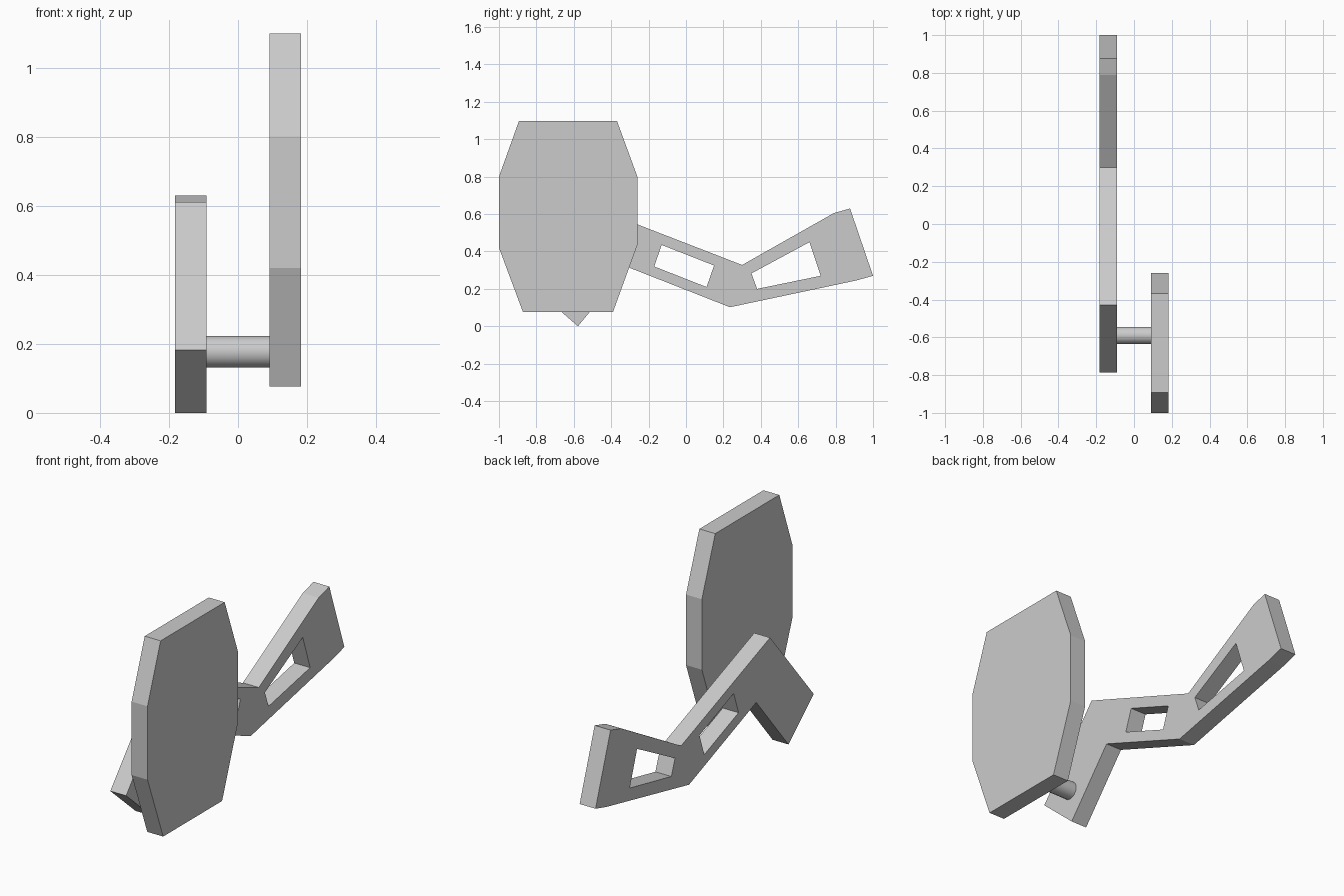
import bpy
from math import pi, radians

if "Cube" in bpy.data.objects:
    bpy.data.objects.remove(bpy.data.objects["Cube"])

THICK = 0.091      # thickness of both slabs
OFFSET = 0.1365    # slab centre distance from x = 0


def slab(name, x, loops):
    """Extrude a (y, z) outline, with optional hole loops, along x."""
    cu = bpy.data.curves.new(name, 'CURVE')
    cu.dimensions = '2D'
    cu.fill_mode = 'BOTH'
    cu.extrude = THICK / 2
    for pts in loops:
        sp = cu.splines.new('POLY')
        sp.points.add(len(pts) - 1)
        for p, (y, z) in zip(sp.points, pts):
            p.co = (y, z, 0, 1)
        sp.use_cyclic_u = True
    ob = bpy.data.objects.new(name, cu)
    bpy.context.collection.objects.link(ob)
    ob.location.x = x
    ob.rotation_euler = (pi / 2, 0, pi / 2)
    bpy.ops.object.select_all(action='DESELECT')
    ob.select_set(True)
    bpy.context.view_layer.objects.active = ob
    bpy.ops.object.convert(target='MESH')
    bpy.ops.object.shade_flat()
    return bpy.context.object


# Eight-sided foot plate
slab("pedal_plate", OFFSET, [[
    (-0.872, 0.077), (-0.39, 0.077), (-0.26, 0.435), (-0.26, 0.80),
    (-0.369, 1.098), (-0.893, 1.098), (-1.0, 0.80), (-1.0, 0.42)]])

# Bent lever arm with two window cut-outs
outline = [(-0.578, 0.0), (-0.315, 0.318), (0.235, 0.102), (0.91, 0.245),
           (1.0, 0.27), (0.877, 0.63), (0.79, 0.605), (0.30, 0.328),
           (-0.428, 0.61), (-0.785, 0.182)]
window_a = [(-0.13, 0.435), (0.15, 0.325), (0.11, 0.21), (-0.17, 0.32)]
window_b = [(0.35, 0.283), (0.66, 0.45), (0.72, 0.27), (0.38, 0.20)]
slab("lever_arm", -OFFSET, [outline, window_a, window_b])

# Round pin joining plate and arm
bpy.ops.mesh.primitive_cylinder_add(
    vertices=16, radius=0.046, depth=2 * OFFSET - THICK + 0.004,
    location=(0, -0.59, 0.177), rotation=(0, pi / 2, 0))
bpy.context.object.name = "pivot_pin"
bpy.ops.object.shade_smooth_by_angle(angle=radians(40))
